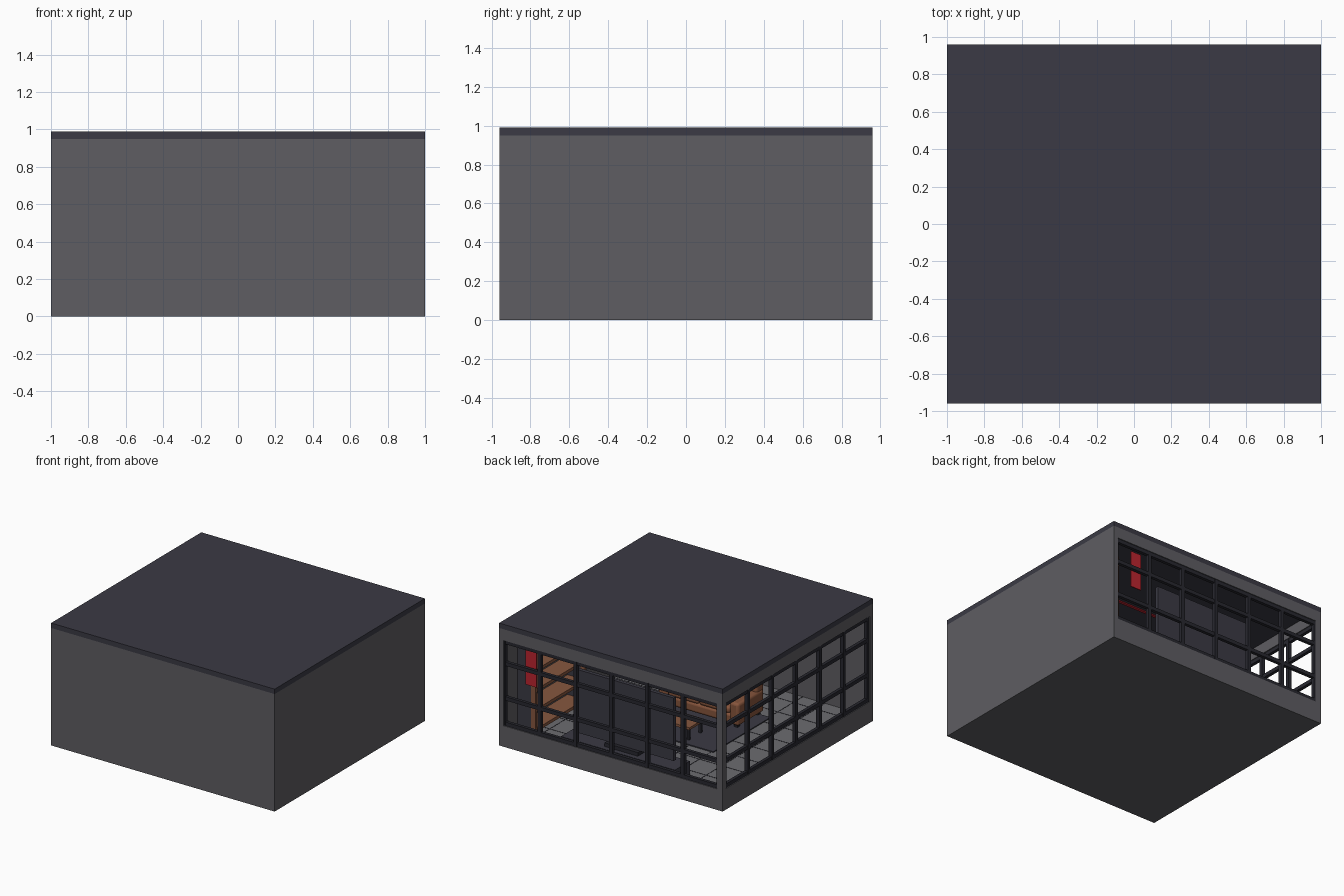
import bpy, bmesh, math

if "Cube" in bpy.data.objects:
    bpy.data.objects.remove(bpy.data.objects["Cube"])


def mat(name, rgb):
    m = bpy.data.materials.new(name)
    m.diffuse_color = (*rgb, 1)
    m.use_nodes = True
    m.node_tree.nodes["Principled BSDF"].inputs["Base Color"].default_value = m.diffuse_color
    return m


GREY = mat("wall_grey", (0.112, 0.110, 0.122))
SLATE = mat("slate", (0.043, 0.042, 0.058))
FRAME = mat("frame_dark", (0.021, 0.021, 0.029))
RED = mat("red", (0.50, 0.018, 0.028))
WOOD = mat("wood", (0.24, 0.095, 0.05))
LEATHER = mat("leather", (0.24, 0.09, 0.045))
TILE = mat("floor_tile", (0.15, 0.15, 0.16))


def boxes(name, material, items, bevel=0):
    """One object from boxes given as (x0, x1, y0, y1, z0, z1)."""
    bm = bmesh.new()
    for x0, x1, y0, y1, z0, z1 in items:
        r = bmesh.ops.create_cube(bm, size=1)
        for v in r["verts"]:
            v.co = ((x0 + x1) / 2 + v.co.x * (x1 - x0),
                    (y0 + y1) / 2 + v.co.y * (y1 - y0),
                    (z0 + z1) / 2 + v.co.z * (z1 - z0))
    me = bpy.data.meshes.new(name)
    bm.to_mesh(me)
    bm.free()
    ob = bpy.data.objects.new(name, me)
    bpy.context.collection.objects.link(ob)
    me.materials.append(material)
    if bevel:
        b = ob.modifiers.new("soft_edges", "BEVEL")
        b.width, b.segments = bevel, 3
        bpy.context.view_layer.objects.active = ob
        ob.select_set(True)
        bpy.ops.object.shade_smooth_by_angle(angle=math.radians(50))
        ob.select_set(False)
    return ob


W, D, T = 1.0, 0.96, 0.04      # half width, half depth, wall thickness
H, SILL, HEAD = 0.95, 0.17, 0.86

# Shell: slab, solid walls, roof
boxes("floor_slab", GREY, [(-W, W, -D, D, 0, 0.045)])
boxes("tiled_floor", TILE, [(-W + T, W - T, -D + T, D - T, 0.045, 0.05)])
boxes("front_wall", GREY, [(-W, W, -D, -D + T, 0.045, H)])
boxes("right_wall", GREY, [(W - T, W, -D + T, D, 0.045, H)])
boxes("roof", SLATE, [(-W, W, -D, D, H, 0.99)])

# Window walls: sill and head bands plus posts
boxes("back_wall", GREY, [
    (-W, W - T, D - T, D, 0.045, SILL), (-W, W - T, D - T, D, HEAD, H),
    (-W, -0.95, D - T, D, SILL, HEAD)])
boxes("left_wall", GREY, [
    (-W, -W + T, -D + T, D - T, 0.045, SILL), (-W, -W + T, -D + T, D - T, HEAD, H),
    (-W, -W + T, 0.915, D - T, SILL, HEAD)])

# Window bars: seven uprights and four rails on each open side
B = 0.015
rails = (SILL + B, 0.39, 0.67, HEAD - B)
back, left = [], []
for i in range(7):
    x = -0.955 + i * 0.32
    y = -0.91 + i * 0.305
    back.append((x - B, x + B, D - 0.035, D - 0.005, SILL, HEAD))
    left.append((-W + 0.005, -W + 0.035, y - B, y + B, SILL, HEAD))
for z in rails:
    back.append((-0.95, 0.97, D - 0.033, D - 0.007, z - B, z + B))
    left.append((-W + 0.007, -W + 0.033, -0.92, 0.915, z - B, z + B))
boxes("back_window_bars", FRAME, back)
boxes("left_window_bars", FRAME, left)

# Floor joints
joints = []
for i in range(-4, 5):
    p = i * 0.2
    joints.append((p - 0.003, p + 0.003, -0.92, 0.92, 0.05, 0.0515))
    joints.append((-0.96, 0.96, p - 0.003, p + 0.003, 0.05, 0.0515))
boxes("floor_joints", FRAME, joints)

# Ceiling light strips
boxes("ceiling_strips", RED,
      [(-0.8, 0.8, y - 0.012, y + 0.012, 0.942, H) for y in (-0.54, 0.13, 0.8)])

# Hanging banner by the window
boxes("banner", RED, [(0.70, 0.795, 0.905, 0.913, 0.53, 0.83)])

# Screen and low console
boxes("screen", SLATE, [(-0.45, 0.44, 0.77, 0.80, 0.2, 0.71)])
boxes("screen_foot", FRAME, [(-0.15, 0.15, 0.74, 0.83, 0.17, 0.2)])
boxes("console", SLATE, [(-0.51, 0.51, 0.68, 0.87, 0.05, 0.17)])

# Shelf unit on the right wall
boxes("shelf_sides", SLATE, [(0.84, 0.96, y, y + 0.02, 0.05, 0.84) for y in (0.13, 0.76)])
boxes("shelf_boards", WOOD,
      [(0.80, 0.955, 0.15, 0.76, z, z + 0.025) for z in (0.09, 0.25, 0.41, 0.57, 0.73)]
      + [(0.80, 0.84, y, y + 0.02, 0.05, 0.84) for y in (0.13, 0.76)])

# Rug
boxes("rug", SLATE, [(-0.42, 0.42, -0.48, 0.25, 0.05, 0.058)])

# Coffee table
boxes("table_top", WOOD, [(-0.17, 0.17, 0.01, 0.2, 0.145, 0.165)])
boxes("table_legs", FRAME, [(x - 0.01, x + 0.01, y - 0.01, y + 0.01, 0.055, 0.145)
                            for x in (-0.15, 0.15) for y in (0.03, 0.18)])

# Sofa: base, back, arms, cushions
boxes("sofa_frame", LEATHER, [
    (-0.34, 0.36, -0.5, -0.18, 0.08, 0.16),
    (-0.34, 0.36, -0.51, -0.42, 0.10, 0.36),
    (-0.35, -0.27, -0.5, -0.17, 0.08, 0.26),
    (0.29, 0.37, -0.5, -0.17, 0.08, 0.26)], 0.02)
boxes("sofa_cushions", LEATHER, [
    c for x in (-0.27, 0.01) for c in (
        (x + 0.003, x + 0.277, -0.42, -0.17, 0.16, 0.215),
        (x + 0.003, x + 0.277, -0.43, -0.36, 0.21, 0.34))], 0.02)
boxes("sofa_feet", FRAME, [(x - 0.015, x + 0.015, y - 0.015, y + 0.015, 0.05, 0.085)
                           for x in (-0.31, 0.33) for y in (-0.47, -0.21)])
